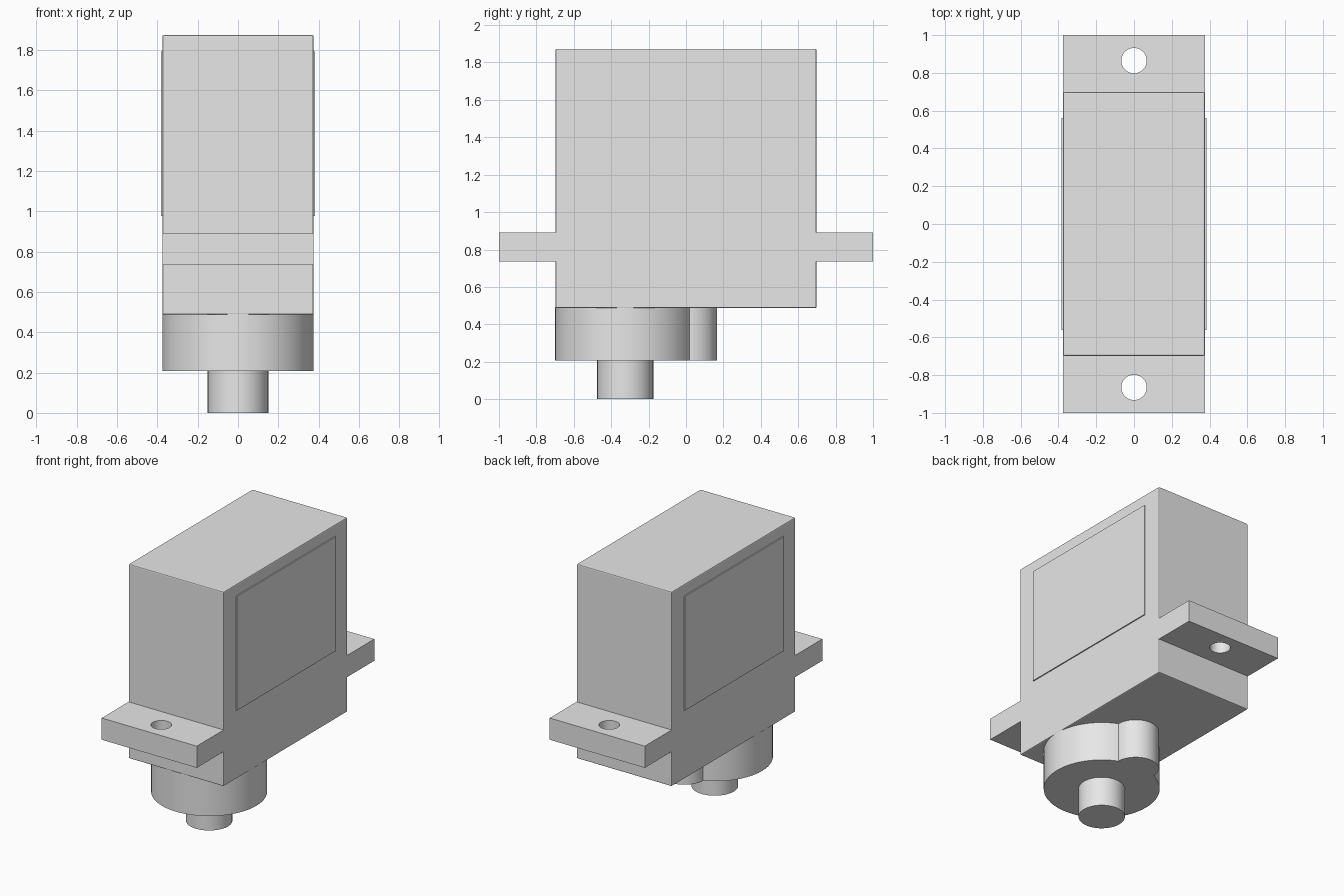
import bpy

old = bpy.data.objects.get("Cube")
if old:
    bpy.data.objects.remove(old, do_unlink=True)

# Single plain plastic colour
grey = bpy.data.materials.new("light_grey")
grey.use_nodes = True
grey.diffuse_color = (0.8, 0.8, 0.8, 1)
grey.node_tree.nodes["Principled BSDF"].inputs["Base Color"].default_value = (0.8, 0.8, 0.8, 1)


def finish(obj, name):
    obj.name = obj.data.name = name
    obj.data.materials.append(grey)
    return obj


def box(name, lo, hi):
    centre = [(a + b) / 2 for a, b in zip(lo, hi)]
    bpy.ops.mesh.primitive_cube_add(size=1, location=centre)
    obj = bpy.context.object
    obj.scale = [b - a for a, b in zip(lo, hi)]
    bpy.ops.object.transform_apply(location=False, rotation=False, scale=True)
    return finish(obj, name)


def cylinder(name, radius, y, z0, z1):
    bpy.ops.mesh.primitive_cylinder_add(
        vertices=64, radius=radius, depth=z1 - z0, location=(0, y, (z0 + z1) / 2))
    bpy.ops.object.shade_smooth_by_angle()
    return finish(bpy.context.object, name)


def combine(obj, tool, operation):
    mod = obj.modifiers.new(operation.lower(), "BOOLEAN")
    mod.operation = operation
    mod.solver = "EXACT"
    mod.object = tool
    bpy.context.view_layer.objects.active = obj
    bpy.ops.object.modifier_apply(modifier=mod.name)
    bpy.data.objects.remove(tool, do_unlink=True)


HALF_WIDTH = 0.375
SHAFT_Y = -0.325

# Main case with slightly eased edges
case = box("case", (-HALF_WIDTH, -0.698, 0.487), (HALF_WIDTH, 0.698, 1.873))
ease = case.modifiers.new("eased_edges", "BEVEL")
ease.width = 0.007
ease.segments = 2

for side, label in ((-1, "front"), (1, "back")):
    # Mounting tab with a drilled screw hole
    ends = sorted((side * 0.69, side))
    tab = box(label + "_mounting_tab", (-HALF_WIDTH, ends[0], 0.735), (HALF_WIDTH, ends[1], 0.89))
    combine(tab, cylinder("screw_hole", 0.067, side * 0.865, 0.6, 1), "DIFFERENCE")

for side, label in ((-1, "right"), (1, "left")):
    # Raised panel on each flank
    xs = sorted((side * 0.37, side * 0.383))
    box(label + "_panel", (xs[0], -0.56, 0.977), (xs[1], 0.56, 1.792))

# Gear housing: a large round boss merged with a smaller one behind it
housing = cylinder("gear_housing", HALF_WIDTH, SHAFT_Y, 0.208, 0.49)
combine(housing, cylinder("small_boss", 0.148, 0.017, 0.208, 0.49), "UNION")
bpy.ops.object.select_all(action="DESELECT")
housing.select_set(True)
bpy.context.view_layer.objects.active = housing
bpy.ops.object.shade_smooth_by_angle()

# Output shaft
cylinder("output_shaft", 0.15, SHAFT_Y, 0, 0.215)
